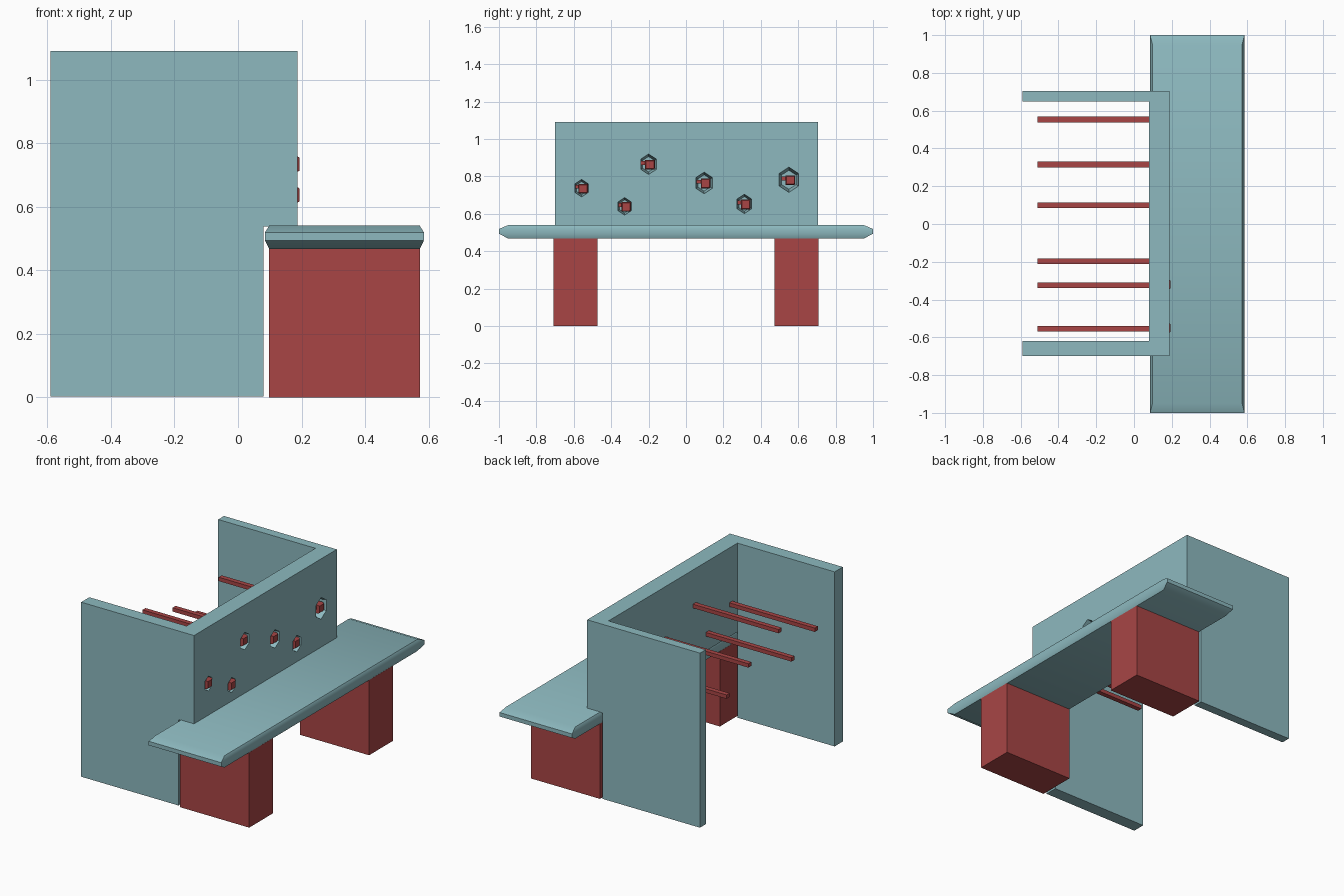
import bpy, bmesh, math
from mathutils import Vector

if "Cube" in bpy.data.objects:
    bpy.data.objects.remove(bpy.data.objects["Cube"])


def material(name, rgb):
    m = bpy.data.materials.new(name)
    m.diffuse_color = (*rgb, 1)
    m.use_nodes = True
    m.node_tree.nodes["Principled BSDF"].inputs["Base Color"].default_value = m.diffuse_color
    return m


TEAL = material("pale_teal", (0.266, 0.485, 0.521))
RED = material("brick_red", (0.392, 0.06, 0.06))


def loft(name, rings, mat):
    """Closed solid through a series of equal-length rings."""
    bm = bmesh.new()
    loops = [[bm.verts.new(p) for p in ring] for ring in rings]
    for a, b in zip(loops, loops[1:]):
        for i in range(len(a)):
            j = (i + 1) % len(a)
            bm.faces.new((a[i], a[j], b[j], b[i]))
    bm.faces.new(loops[0])
    bm.faces.new(loops[-1])
    bmesh.ops.recalc_face_normals(bm, faces=bm.faces)
    me = bpy.data.meshes.new(name)
    bm.to_mesh(me)
    bm.free()
    me.materials.append(mat)
    ob = bpy.data.objects.new(name, me)
    bpy.context.collection.objects.link(ob)
    return ob


def rect(x0, x1, y0, y1, z):
    return [(x0, y0, z), (x1, y0, z), (x1, y1, z), (x0, y1, z)]


def box(name, x, y, z, mat):
    return loft(name, [rect(*x, *y, z[0]), rect(*x, *y, z[1])], mat)


def hexagon(x, y, z, r):
    return [(x, y + r * 0.88 * math.sin(k * math.pi / 3),
             z + r * math.cos(k * math.pi / 3)) for k in range(6)]


def cut(target, cutter):
    mod = target.modifiers.new("cut", 'BOOLEAN')
    mod.operation, mod.solver, mod.object = 'DIFFERENCE', 'EXACT', cutter
    bpy.context.view_layer.objects.active = target
    bpy.ops.object.modifier_apply(modifier=mod.name)
    bpy.data.objects.remove(cutter)


# U-shaped wall, open under its front panel
plan = [(-0.59, -0.70), (0.187, -0.70), (0.187, 0.705), (-0.59, 0.705),
        (-0.59, 0.648), (0.08, 0.648), (0.08, -0.62), (-0.59, -0.62)]
wall = loft("wall", [[(x, y, z) for x, y in plan] for z in (0.003, 1.09)], TEAL)
cut(wall, box("panel_cutter", (0.0801, 0.3), (-1, 1), (-0.1, 0.537), TEAL))
cut(wall, box("opening_cutter", (0.07, 0.3), (-0.62, 0.648), (-0.1, 0.537), TEAL))

# Flared holes in the panel, each with a peg and a long rod behind: y, z, radius
holes = [(-0.558, 0.737, 0.047), (-0.328, 0.640, 0.047), (-0.200, 0.865, 0.055),
         (0.097, 0.765, 0.058), (0.312, 0.653, 0.052), (0.550, 0.782, 0.068)]
for i, (y, z, r) in enumerate(holes, 1):
    cut(wall, loft("hole_cutter", [hexagon(0.10, y, z, r * 0.75),
                                   hexagon(0.20, y, z, r * 1.03)], TEAL))
    front = 0.193 if i < 3 else 0.186
    # peg tip with a blunted front
    py, pz, h = y + 0.008, z - 0.003, 0.026
    rings = []
    for x, s in ((0.09, h), (front - 0.008, h), (front, h * 0.8)):
        rings.append([(x, py - s, pz - s), (x, py + s * 0.8, pz - s),
                      (x, py + s, pz - s * 0.7), (x, py + s, pz + s),
                      (x, py - s, pz + s)])
    loft(f"peg_{i}", rings, RED)
    box(f"peg_lug_{i}", (0.09, 0.17), (y - 0.04, y - 0.015), (z - 0.003, z + 0.017), RED)
    box(f"rod_{i}", (-0.51, 0.10), (y - 0.012, y + 0.018), (z - 0.012, z + 0.012), RED)

# Bench top with chamfered edges and long tapered ends
bench = loft("bench_top", [
    rect(0.098, 0.572, -0.95, 0.95, 0.467),
    rect(0.085, 0.585, -1.0, 1.0, 0.494),
    rect(0.085, 0.585, -1.0, 1.0, 0.519),
    rect(0.098, 0.572, -0.95, 0.95, 0.54)], TEAL)
bpy.ops.object.select_all(action='DESELECT')
bench.select_set(True)
bpy.context.view_layer.objects.active = bench
bpy.ops.object.shade_smooth_by_angle(angle=math.radians(32))

# Bench legs
for side, name in ((-1, "near_leg"), (1, "far_leg")):
    ys = sorted((side * 0.708, side * 0.472))
    box(name, (0.097, 0.573), ys, (0, 0.468), RED)
